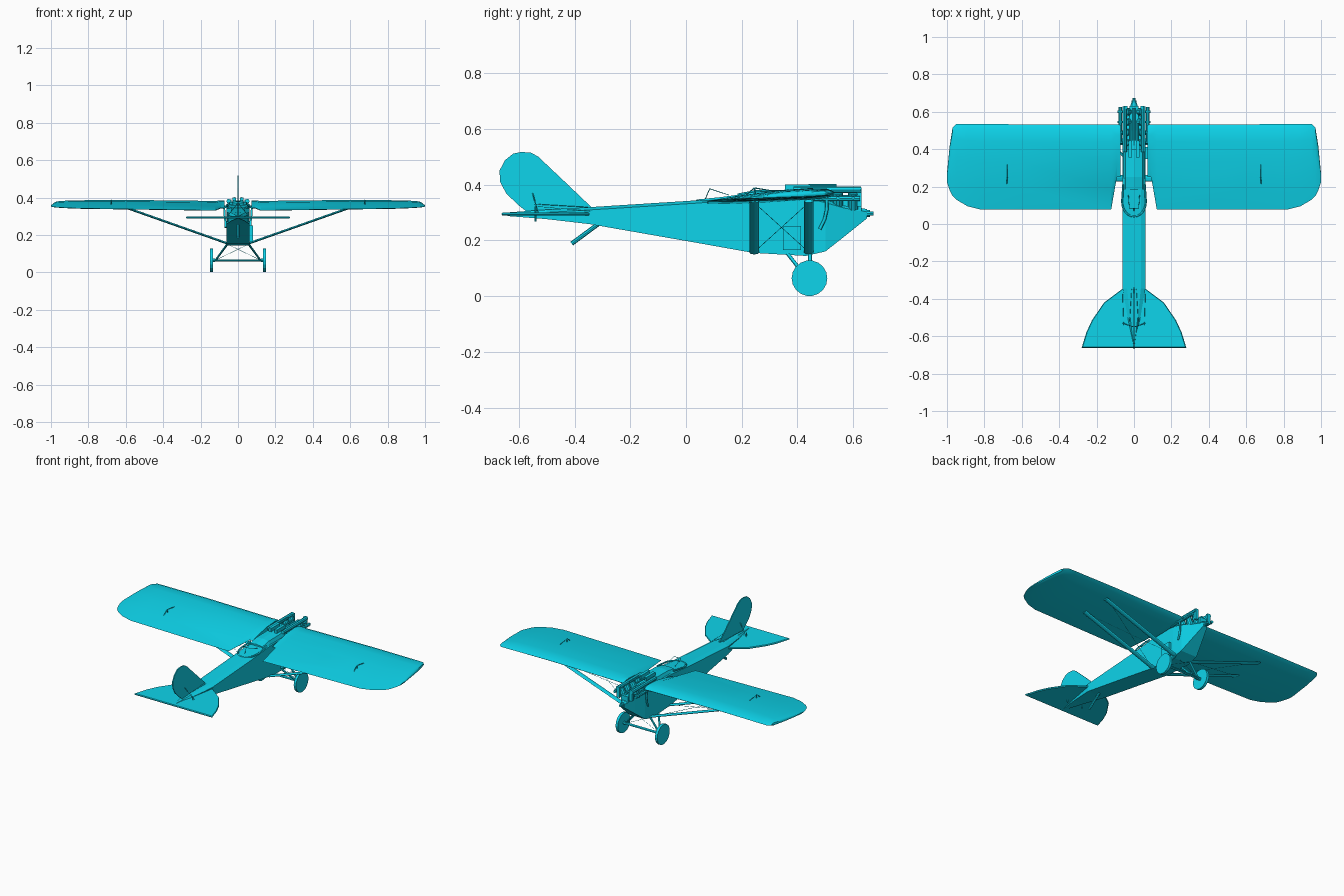
import bpy, bmesh, math
from mathutils import Vector, Matrix

# One teal paint for the whole model
paint = bpy.data.materials.new("teal_paint")
paint.diffuse_color = (0.004, 0.66, 0.83, 1)


def finish(name, bm, smooth=False):
    bmesh.ops.recalc_face_normals(bm, faces=bm.faces)
    me = bpy.data.meshes.new(name)
    bm.to_mesh(me)
    bm.free()
    me.materials.append(paint)
    ob = bpy.data.objects.new(name, me)
    bpy.context.collection.objects.link(ob)
    if smooth:
        for p in me.polygons:
            p.use_smooth = True
    return ob


def loft(name, rings, smooth=False):
    bm = bmesh.new()
    vs = [[bm.verts.new(p) for p in r] for r in rings]
    n = len(rings[0])
    for a, b in zip(vs, vs[1:]):
        for i in range(n):
            j = (i + 1) % n
            bm.faces.new((a[i], a[j], b[j], b[i]))
    bm.faces.new(vs[0])
    bm.faces.new(vs[-1])
    return finish(name, bm, smooth)


def rod(name, a, b, r, r2=None, sides=8, flat=None):
    """Round rod from a to b; flat = chord along y for streamlined struts."""
    a, b = Vector(a), Vector(b)
    d = (b - a).normalized()
    ref = Vector((0, 1, 0)) if abs(d.y) < 0.9 else Vector((1, 0, 0))
    u = (ref - d * ref.dot(d)).normalized()
    w = d.cross(u)
    rings = []
    for c, q in ((a, r), (b, r2 or r)):
        rings.append([c + u * math.cos(t) * (flat or q) + w * math.sin(t) * q
                      for t in (2 * math.pi * i / sides for i in range(sides))])
    return loft(name, rings)


def box(name, c, s):
    bm = bmesh.new()
    bmesh.ops.create_cube(bm, size=1, matrix=Matrix.Translation(c) @ Matrix.Diagonal((*s, 1)))
    return finish(name, bm)


def tube(name, pts, r):
    cu = bpy.data.curves.new(name, 'CURVE')
    cu.dimensions = '3D'
    cu.bevel_depth = r
    cu.bevel_resolution = 1
    cu.use_fill_caps = True
    cu.materials.append(paint)
    sp = cu.splines.new('POLY')
    sp.points.add(len(pts) - 1)
    for p, q in zip(sp.points, pts):
        p.co = (*q, 1)
    ob = bpy.data.objects.new(name, cu)
    bpy.context.collection.objects.link(ob)
    return ob


# Fuselage: y, half width, bottom z, top z
stations = [(-0.64, 0.006, 0.287, 0.300), (-0.50, 0.034, 0.276, 0.310), (-0.345, 0.061, 0.258, 0.319),
            (0.05, 0.062, 0.189, 0.344), (0.24, 0.062, 0.155, 0.362), (0.43, 0.062, 0.144, 0.362),
            (0.50, 0.058, 0.160, 0.345), (0.57, 0.038, 0.215, 0.325), (0.65, 0.014, 0.279, 0.312)]
loft("fuselage", [[(-w, y, b), (w, y, b), (w, y, t - 0.01), (w * 0.6, y, t), (-w * 0.6, y, t), (-w, y, t - 0.01)]
                  for y, w, b, t in stations])

# Propeller hub
rod("propeller_shaft", (0, 0.62, 0.296), (0, 0.673, 0.296), 0.008, sides=10)
rod("propeller_hub", (0, 0.645, 0.296), (0, 0.66, 0.296), 0.013, sides=10)

# Wing sections: x, trailing y, leading y, thickness factor
wing_plan = [(0.072, 0.25, 0.53, 1), (0.092, 0.25, 0.532, 1), (0.122, 0.077, 0.532, 1), (0.60, 0.077, 0.533, 1),
             (0.82, 0.077, 0.534, 0.95), (0.89, 0.095, 0.535, 0.9), (0.95, 0.13, 0.534, 0.75),
             (0.97, 0.15, 0.515, 0.65), (0.985, 0.18, 0.42, 0.5), (0.999, 0.22, 0.28, 0.2)]
airfoil = [(0, 0.001), (0.25, 0.013), (0.55, 0.022), (0.8, 0.021), (0.94, 0.014), (1, 0.001),
           (0.95, -0.011), (0.8, -0.015), (0.45, -0.012), (0.15, -0.006)]
for s, side in ((1, "right"), (-1, "left")):
    rings = []
    for x, te, le, k in wing_plan:
        ring = []
        slope = 0.085 - 0.05 * max(0, x - 0.5)
        for f, h in airfoil:
            y = te + (le - te) * f
            ring.append((s * x, y, 0.328 + 0.015 * x + (y - 0.077) * slope + h * k))
        rings.append(ring)
    w = loft(side + "_wing", rings, True)
    bpy.context.view_layer.objects.active = w
    w.select_set(True)
    bpy.ops.object.shade_smooth_by_angle(angle=math.radians(30))
    w.select_set(False)

    # Wing struts and bracing wires
    for y in (0.245, 0.44):
        rod(side + "_wing_strut", (s * 0.058, y, 0.155), (s * 0.585, y, 0.341), 0.006, flat=0.017)
    rod(side + "_brace_wire", (s * 0.07, 0.245, 0.158), (s * 0.56, 0.44, 0.335), 0.0012, sides=4)
    rod(side + "_brace_wire", (s * 0.07, 0.44, 0.158), (s * 0.56, 0.245, 0.335), 0.0012, sides=4)

    # Aileron horn on top of the wing
    rod(side + "_aileron_link", (s * 0.678, 0.325, 0.375), (s * 0.678, 0.245, 0.388), 0.002, sides=4)
    rod(side + "_aileron_horn", (s * 0.678, 0.25, 0.36), (s * 0.678, 0.245, 0.388), 0.003, sides=4)
    rod(side + "_aileron_arm", (s * 0.678, 0.245, 0.388), (s * 0.68, 0.21, 0.358), 0.002, sides=4)

    # Wheels and undercarriage
    rod(side + "_wheel", (s * 0.133, 0.443, 0.064), (s * 0.149, 0.443, 0.064), 0.064, sides=18)
    rod(side + "_wheel_hub", (s * 0.122, 0.443, 0.064), (s * 0.135, 0.443, 0.064), 0.01)
    rod(side + "_front_gear_leg", (s * 0.122, 0.443, 0.062), (s * 0.055, 0.445, 0.152), 0.005, flat=0.007)
    rod(side + "_rear_gear_leg", (s * 0.122, 0.435, 0.062), (s * 0.055, 0.362, 0.155), 0.005, flat=0.007)
    rod(side + "_gear_wire", (s * 0.118, 0.445, 0.066), (-s * 0.055, 0.445, 0.15), 0.001, sides=4)

    # Elevator horns and control wires
    rod(side + "_elevator_horn", (s * 0.055, -0.54, 0.268), (s * 0.055, -0.54, 0.322), 0.003, sides=4)
    rod(side + "_elevator_cable", (s * 0.055, -0.54, 0.322), (s * 0.062, -0.345, 0.305), 0.0008, sides=4)
    rod(side + "_rudder_cable", (s * 0.025, -0.545, 0.33), (s * 0.012, -0.34, 0.318), 0.0008, sides=4)
    rod(side + "_fin_brace", (s * 0.06, -0.53, 0.297), (s * 0.003, -0.55, 0.368), 0.002, sides=4)

    # Engine bank: cylinders, cam cover, intake stubs, exhaust
    for i in range(4):
        y = 0.435 + i * 0.055
        rod(side + "_cylinder", (s * 0.018, y, 0.315), (s * 0.046, y, 0.372), 0.019, sides=10)
        rod(side + "_exhaust_stub", (s * 0.04, y, 0.352), (s * 0.088, y, 0.352), 0.006, sides=6)
    rod(side + "_cam_cover", (s * 0.05, 0.385, 0.381), (s * 0.05, 0.628, 0.381), 0.012, sides=8)
    box(side + "_cam_drive", (s * 0.045, 0.622, 0.356), (0.02, 0.016, 0.068))
    rod(side + "_exhaust_manifold", (s * 0.074, 0.43, 0.35), (s * 0.074, 0.625, 0.35), 0.009)
    tube(side + "_exhaust_pipe", [(s * 0.074, 0.505, 0.345), (s * 0.072, 0.505, 0.31), (s * 0.068, 0.497, 0.275),
                                  (s * 0.066, 0.48, 0.24)], 0.006)

    # Gun barrels
    rod(side + "_gun_barrel", (s * 0.02, 0.44, 0.396), (s * 0.02, 0.54, 0.396), 0.006)
    box(side + "_gun_body", (s * 0.02, 0.40, 0.390), (0.018, 0.09, 0.022))

# Crankcase and coolant pipe between the banks
box("crankcase", (0, 0.52, 0.325), (0.05, 0.22, 0.04))
rod("coolant_pipe", (0, 0.42, 0.355), (0, 0.62, 0.355), 0.008)

# Undercarriage axle
rod("axle", (-0.14, 0.443, 0.064), (0.14, 0.443, 0.064), 0.005, flat=0.012)

# Side radiator box
box("side_radiator", (0.069, 0.38, 0.208), (0.022, 0.065, 0.085))

# Tailplane
half = [(0.0, -0.335), (0.06, -0.345), (0.16, -0.42), (0.225, -0.515), (0.255, -0.58), (0.28, -0.662)]
plan = half + [(-x, y) for x, y in reversed(half[1:])]
loft("tailplane", [[(x * k, -0.5 + (y + 0.5) * k, 0.294 + dz) for x, y in plan]
                   for k, dz in ((0.98, -0.005), (1, 0), (0.98, 0.005))])

# Fin and rudder
fin = [(-0.335, 0.315), (-0.44, 0.415), (-0.53, 0.50), (-0.555, 0.514), (-0.59, 0.517), (-0.62, 0.511),
       (-0.65, 0.487), (-0.669, 0.45), (-0.667, 0.41), (-0.645, 0.368), (-0.60, 0.325), (-0.555, 0.29)]
loft("fin_and_rudder", [[(dx, y, z) for y, z in fin] for dx in (-0.003, 0.003)])

# Tail skid
rod("tail_skid", (0, -0.41, 0.188), (0, -0.31, 0.262), 0.007, flat=0.008)

# U-shaped cockpit rim, fairing and windscreen frame
rim = [(0.064 * math.cos(t), 0.12 + 0.08 * math.sin(t), 0.35 + 0.008 * math.sin(t))
       for t in (math.pi * (1 + i / 12) for i in range(13))]
tube("cockpit_rim", [(-0.058, 0.21, 0.362)] + rim + [(0.058, 0.21, 0.362)], 0.005)
loft("cowl_fairing", [[(-0.06, y, 0.345), (0.06, y, 0.345), (0.045, y, z), (0, y, z + 0.006), (-0.045, y, z)]
                      for y, z in ((0.185, 0.362), (0.25, 0.374), (0.40, 0.376))])
tube("windscreen_frame", [(-0.03, 0.155, 0.362), (-0.025, 0.085, 0.385), (0.025, 0.085, 0.385),
                          (0.03, 0.155, 0.362)], 0.0015)
rod("windscreen_post", (0, 0.085, 0.385), (0, 0.07, 0.35), 0.0015, sides=4)
